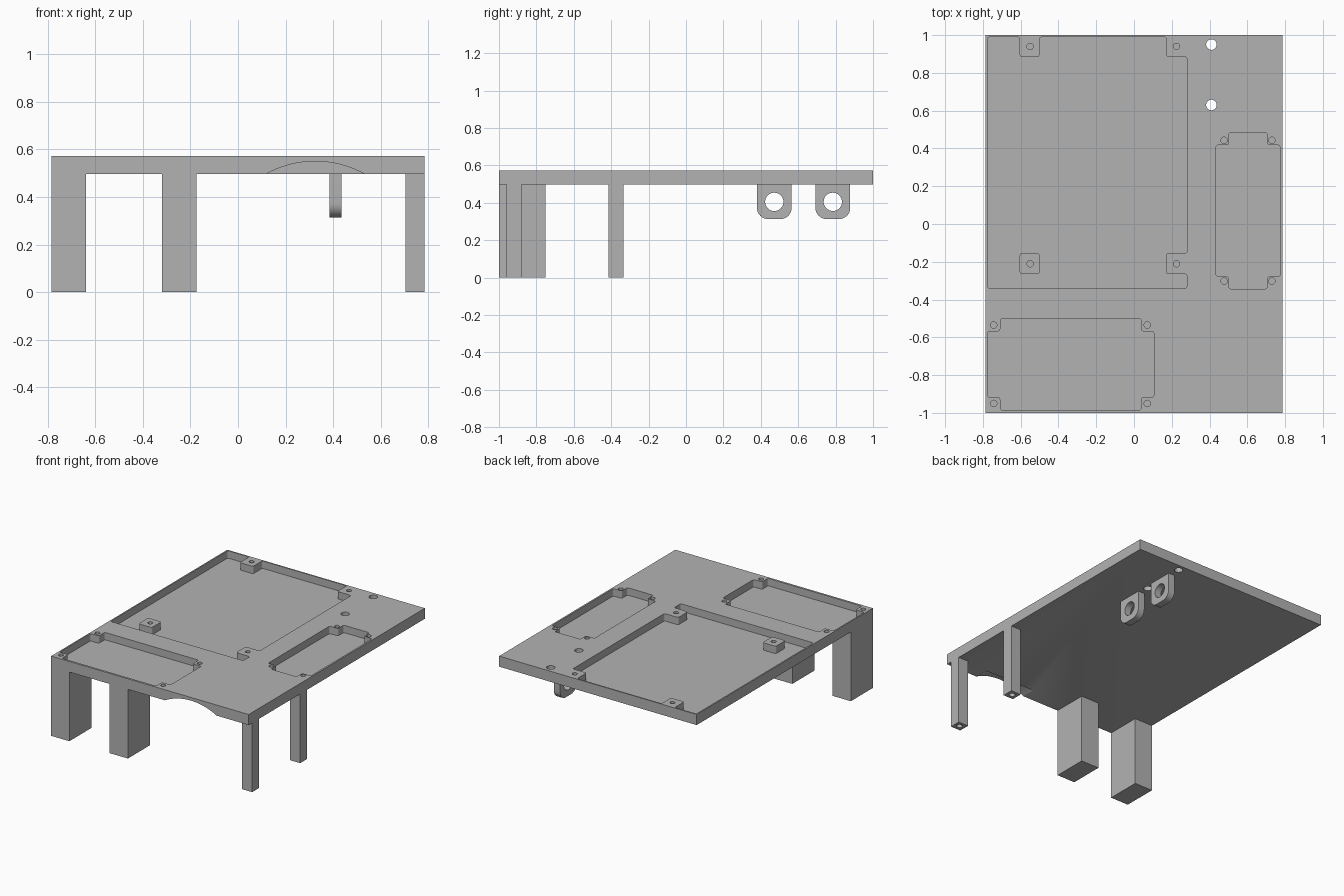
import bpy, bmesh, math
from mathutils import Matrix, Vector

cube = bpy.data.objects.get("Cube")
if cube:
    bpy.data.objects.remove(cube, do_unlink=True)

grey = bpy.data.materials.new("plain grey")
grey.use_nodes = True
grey.diffuse_color = (0.45, 0.45, 0.45, 1)
grey.node_tree.nodes["Principled BSDF"].inputs["Base Color"].default_value = (0.45, 0.45, 0.45, 1)

BOTTOM, TOP, FLOOR = 0.497, 0.573, 0.52
HALF_X, SCREW = 0.785, 0.017


def finish(name, bm):
    bmesh.ops.recalc_face_normals(bm, faces=bm.faces[:])
    mesh = bpy.data.meshes.new(name)
    bm.to_mesh(mesh)
    bm.free()
    mesh.materials.append(grey)
    obj = bpy.data.objects.new(name, mesh)
    bpy.context.collection.objects.link(obj)
    return obj


def prism(name, outline, lo, hi, radius=0, rounded=lambda v: True):
    """Vertical prism whose upright edges can be rounded."""
    bm = bmesh.new()
    base = bm.faces.new([bm.verts.new((x, y, lo)) for x, y in outline])
    grown = bmesh.ops.extrude_face_region(bm, geom=[base])["geom"]
    bmesh.ops.translate(bm, vec=(0, 0, hi - lo),
                        verts=[g for g in grown if isinstance(g, bmesh.types.BMVert)])
    if radius:
        upright = [e for e in bm.edges
                   if abs(e.verts[0].co.z - e.verts[1].co.z) > 1e-4 and rounded(e.verts[0].co)]
        bmesh.ops.bevel(bm, geom=upright, offset=radius, segments=8,
                        affect='EDGES', profile=0.5, clamp_overlap=True)
    return finish(name, bm)


def rect(x0, x1, y0, y1):
    return [(x0, y0), (x1, y0), (x1, y1), (x0, y1)]


def box(name, x0, x1, y0, y1, z0, z1):
    return prism(name, rect(x0, x1, y0, y1), z0, z1)


def rod(name, centre, radius, length, axis='Z', sides=32):
    bm = bmesh.new()
    turn = {'X': Matrix.Rotation(math.pi / 2, 4, 'Y'),
            'Y': Matrix.Rotation(math.pi / 2, 4, 'X'), 'Z': Matrix()}[axis]
    bmesh.ops.create_cone(bm, cap_ends=True, segments=sides, radius1=radius, radius2=radius,
                          depth=length, matrix=Matrix.Translation(Vector(centre)) @ turn)
    return finish(name, bm)


def cut(obj, cutters):
    for cutter in cutters:
        mod = obj.modifiers.new("cut", 'BOOLEAN')
        mod.operation, mod.solver, mod.object = 'DIFFERENCE', 'EXACT', cutter
    bpy.context.view_layer.update()
    result = bpy.data.meshes.new_from_object(
        obj.evaluated_get(bpy.context.evaluated_depsgraph_get()))
    obj.modifiers.clear()
    obj.data = result
    for cutter in cutters:
        bpy.data.objects.remove(cutter, do_unlink=True)
    return obj


def smooth(obj):
    bpy.ops.object.select_all(action='DESELECT')
    obj.select_set(True)
    bpy.context.view_layer.objects.active = obj
    bpy.ops.object.shade_smooth_by_angle(angle=math.radians(30))


def notched(x0, x1, y0, y1, nx, ny):
    """Rectangle with a square notch in each corner."""
    return [(x0 + nx, y0), (x1 - nx, y0), (x1 - nx, y0 + ny), (x1, y0 + ny),
            (x1, y1 - ny), (x1 - nx, y1 - ny), (x1 - nx, y1), (x0 + nx, y1),
            (x0 + nx, y1 - ny), (x0, y1 - ny), (x0, y0 + ny), (x0 + nx, y0 + ny)]


def screw_hole(x, y):
    return rod("screw_cutter", (x, y, TOP), SCREW, 0.08, sides=24)


# Deck with three recessed trays
deck = box("deck", -HALF_X, HALF_X, -1, 1, BOTTOM, TOP)
large_tray = [(-0.775, -0.34), (0.28, -0.34), (0.28, -0.265), (0.17, -0.265),
              (0.17, -0.155), (0.28, -0.155), (0.28, 0.885), (0.17, 0.885),
              (0.17, 0.99), (-0.5, 0.99), (-0.5, 0.885), (-0.605, 0.885),
              (-0.605, 0.99), (-0.775, 0.99)]
trays = [large_tray,
         notched(-0.775, 0.105, -0.985, -0.5, 0.067, 0.068),
         notched(0.435, 0.773, -0.343, 0.483, 0.067, 0.065)]
cutters = [prism("tray_cutter", t, FLOOR, TOP + 0.1, 0.012) for t in trays]

# Screw holes beside the trays
holes = [(-0.55, 0.94), (0.225, 0.94), (0.225, -0.21)]
holes += [(x, y) for x in (-0.743, 0.07) for y in (-0.95, -0.535)]
holes += [(x, y) for x in (0.477, 0.73) for y in (-0.302, 0.443)]
cutters += [screw_hole(x, y) for x, y in holes]

# Cable holes through the deck and the curved scoop under the front edge
cutters += [rod("cable_cutter", (0.41, y, TOP), 0.028, 0.4) for y in (0.63, 0.95)]
cutters.append(rod("scoop_cutter", (0.325, -1, 0.125), 0.425, 0.2, 'Y', 128))
smooth(cut(deck, cutters))

# Free-standing screw post in the large tray
post = prism("screw_post", rect(-0.605, -0.5, -0.265, -0.155), FLOOR, TOP, 0.012)
smooth(cut(post, [screw_hole(-0.55, -0.21)]))

# Wide front legs
for name, x in (("wide_leg_outer", -HALF_X), ("wide_leg_inner", -0.32)):
    box(name, x, x + 0.145, -1, -0.75, 0, BOTTOM)

# Thin legs with a screw hole in the foot
for name, y in (("thin_leg_front", -0.96), ("thin_leg_rear", -0.415)):
    leg = box(name, 0.705, HALF_X, y, y + 0.08, 0, BOTTOM)
    smooth(cut(leg, [rod("foot_cutter", (0.745, y + 0.04, 0), 0.02, 0.2, sides=24)]))

# Hanging lugs: outline drawn flat, then stood up facing sideways
for name, y in (("lug_front", 0.472), ("lug_rear", 0.785)):
    lug = prism(name, rect(y - 0.093, y + 0.093, 0.313, BOTTOM), 0.385, 0.435,
                0.06, lambda v: v.y < 0.4)
    lug.data.transform(Matrix(((0, 0, 1, 0), (1, 0, 0, 0), (0, 1, 0, 0), (0, 0, 0, 1))))
    smooth(cut(lug, [rod("lug_cutter", (0.41, y, 0.405), 0.049, 0.2, 'X')]))
